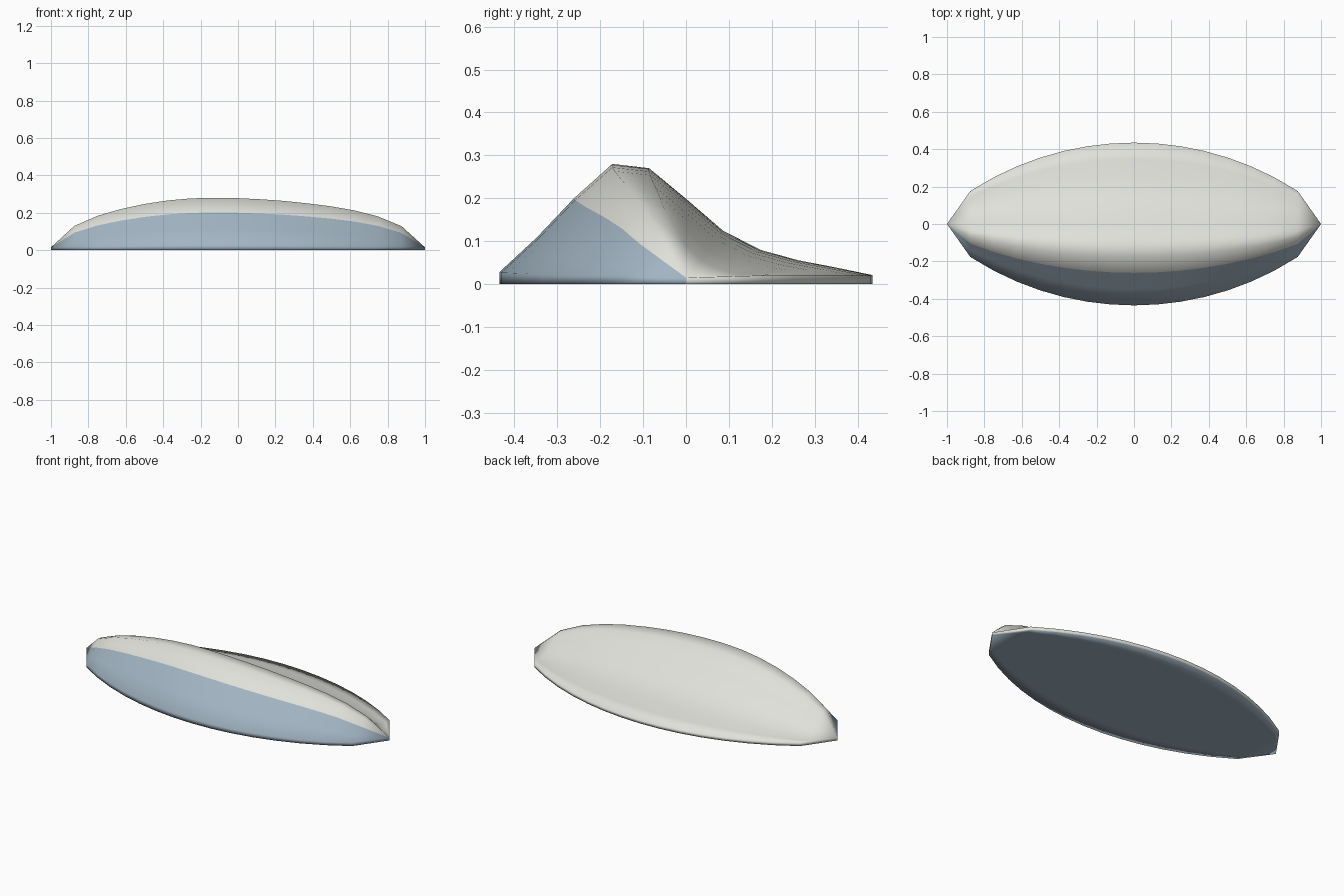
import bpy, bmesh, math

if "Cube" in bpy.data.objects:
    bpy.data.objects.remove(bpy.data.objects["Cube"])

# Cross-section: height factor at evenly spaced positions front to back
PROFILE = [0.10, 0.39, 0.72, 1.0, 0.965, 0.71, 0.445, 0.286, 0.20, 0.14, 0.075]
# Ridge height along the length, left tip to right tip
STATIONS = [-1 + i / 8 for i in range(17)]
RIDGE = [0.02, 0.13, 0.184, 0.22, 0.247, 0.266, 0.277, 0.28, 0.278,
         0.272, 0.263, 0.25, 0.234, 0.212, 0.18, 0.128, 0.02]
COLS = len(PROFILE)


def half_width(x):
    if abs(x) > 0.99:
        return 0.0
    r = 1.61
    return 0.435 - (r - math.sqrt(r * r - x * x))


def material(name, color):
    m = bpy.data.materials.new(name)
    m.diffuse_color = color
    m.use_nodes = True
    m.node_tree.nodes["Principled BSDF"].inputs["Base Color"].default_value = m.diffuse_color
    return m


bm = bmesh.new()
top, bottom = [], []
for x, h in zip(STATIONS, RIDGE):
    w = half_width(x)
    tip = w == 0
    ys = [w * (-1 + 2 * j / (COLS - 1)) for j in range(COLS)]
    top.append([bm.verts.new((x, y, 0.015 if tip else max(0.02, h * p)))
                for y, p in zip(ys, PROFILE)])
    bottom.append([bm.verts.new((x, y, 0.0)) for y in ys])


def quad(a, b, c, d, mat):
    f = bm.faces.new((a, b, c, d))
    f.material_index = mat
    f.smooth = True


for i in range(len(STATIONS) - 1):
    t0, t1, b0, b1 = top[i], top[i + 1], bottom[i], bottom[i + 1]
    # Upper skin (blue front slope, grey ridge and back) and flat underside
    for j in range(COLS - 1):
        quad(t0[j], t1[j], t1[j + 1], t0[j + 1], 1 if j < 2 else 0)
        quad(b0[j], b0[j + 1], b1[j + 1], b1[j], 1)
    # Thin front and back rims
    quad(b0[0], b1[0], t1[0], t0[0], 1)
    quad(b1[-1], b0[-1], t0[-1], t1[-1], 0)

# Collapse the pointed tips
bmesh.ops.remove_doubles(bm, verts=bm.verts[:], dist=0.0005)
bmesh.ops.recalc_face_normals(bm, faces=bm.faces[:])
mesh = bpy.data.meshes.new("ridged_shell")
bm.to_mesh(mesh)
bm.free()
mesh.materials.append(material("light_grey", (0.75, 0.75, 0.71, 1)))
mesh.materials.append(material("slate_blue", (0.36, 0.46, 0.54, 1)))
obj = bpy.data.objects.new("ridged_shell", mesh)
bpy.context.collection.objects.link(obj)
